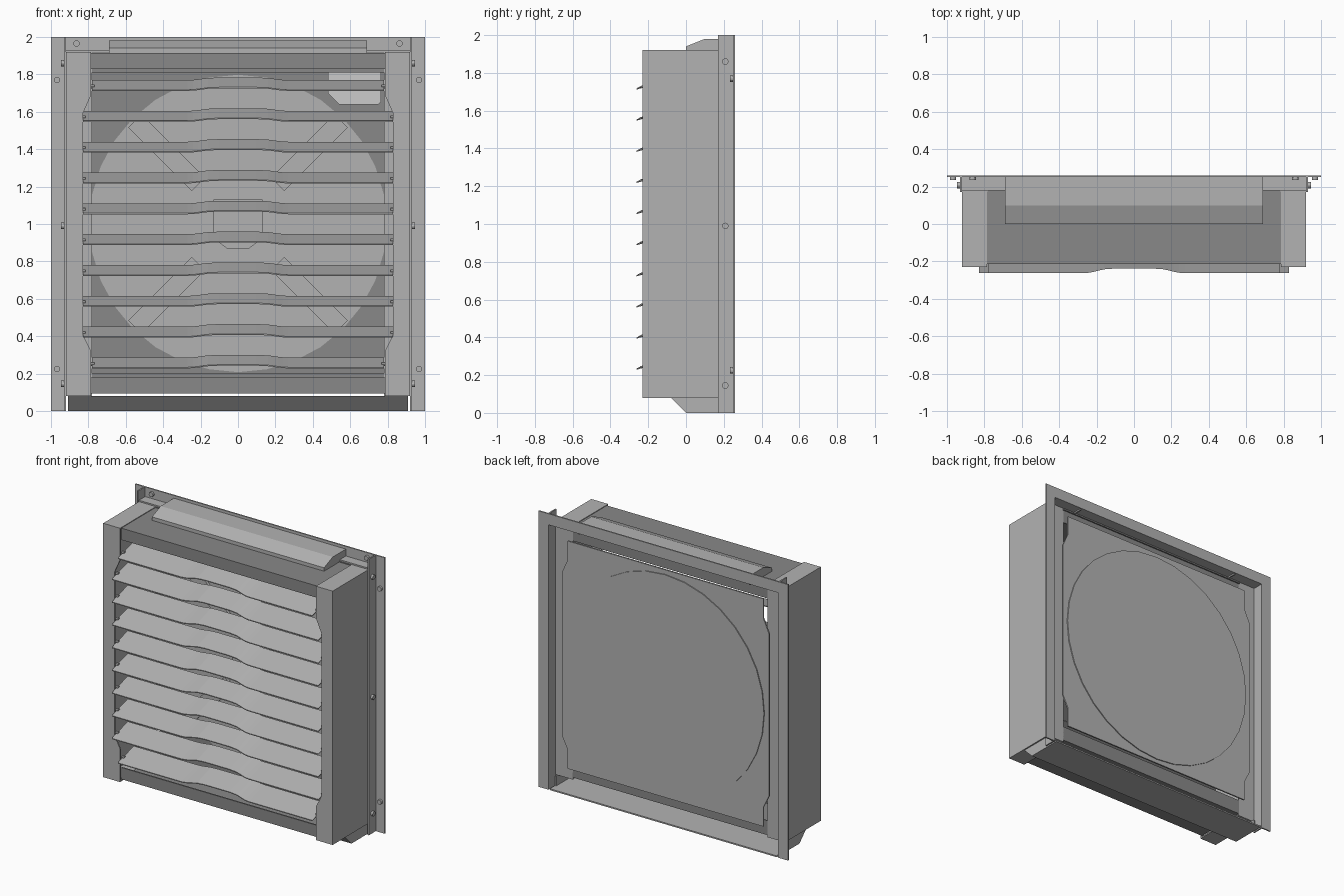
import bpy, bmesh, math
from mathutils import Matrix, Vector

if "Cube" in bpy.data.objects:
    bpy.data.objects.remove(bpy.data.objects["Cube"])


def material(name, v):
    m = bpy.data.materials.new(name)
    m.diffuse_color = (v, v, v, 1)
    m.use_nodes = True
    m.node_tree.nodes["Principled BSDF"].inputs["Base Color"].default_value = m.diffuse_color
    return m


GREY, DARK, PALE = material("mid_grey", .45), material("dark_grey", .25), material("pale_grey", .68)


def make(name, bm, mirror=False, mat=GREY):
    bmesh.ops.recalc_face_normals(bm, faces=bm.faces)
    me = bpy.data.meshes.new(name)
    bm.to_mesh(me)
    bm.free()
    ob = bpy.data.objects.new(name, me)
    bpy.context.collection.objects.link(ob)
    me.materials.append(mat)
    if mirror:
        ob.modifiers.new("Mirror", "MIRROR")
    return ob


def prism(name, pts, axis, a, b, **kw):
    """Extrude a 2D outline along x (y,z points) or y (x,z points)."""
    bm = bmesh.new()
    place = (lambda p, t: (t, p[0], p[1])) if axis == "x" else (lambda p, t: (p[0], t, p[1]))
    ring = [[bm.verts.new(place(p, t)) for p in pts] for t in (a, b)]
    n = len(pts)
    bm.faces.new(ring[0])
    bm.faces.new(ring[1])
    for i in range(n):
        j = (i + 1) % n
        bm.faces.new((ring[0][i], ring[0][j], ring[1][j], ring[1][i]))
    return make(name, bm, **kw)


def box(name, x0, x1, y0, y1, z0, z1, **kw):
    return prism(name, [(y0, z0), (y1, z0), (y1, z1), (y0, z1)], "x", x0, x1, **kw)


def rod(name, centre, r, depth, axis, n=12, **kw):
    bm = bmesh.new()
    turn = Matrix.Rotation(math.pi / 2, 4, "Y" if axis == "x" else "X")
    bmesh.ops.create_cone(bm, cap_ends=True, segments=n, radius1=r, radius2=r,
                          depth=depth, matrix=Matrix.Translation(centre) @ turn)
    return make(name, bm, **kw)


# Side channels: outer wall, shaped front face, end caps, rear return
box("side_wall", .91, .92, -.23, .18, .08, 1.92, mirror=True)
prism("side_front", [(.92, .08), (.92, 1.92), (.785, 1.92), (.785, 1.69), (.83, 1.59),
                     (.83, .41), (.785, .32), (.785, .08)], "y", -.23, -.22, mirror=True)
for label, z in (("bottom", .08), ("top", 1.91)):
    box("side_cap_" + label, .785, .915, -.225, .18, z, z + .01, mirror=True)
box("side_return", .78, .92, .174, .18, .08, 1.92, mirror=True)

# Top and bottom casing sheets with front lips and rear returns
box("top_sheet", -.785, .785, -.215, .19, 1.905, 1.915, mat=DARK)
box("top_lip", -.785, .785, -.215, -.205, 1.83, 1.915, mat=DARK)
box("top_return", -.785, .785, .174, .18, 1.81, 1.92, mat=DARK)
box("bottom_sheet", -.785, .785, -.215, .18, .095, .105, mat=DARK)
box("bottom_lip", -.785, .785, -.215, -.205, .095, .18, mat=DARK)
box("bottom_return", -.785, .785, .174, .18, .095, .2, mat=DARK)

# Mounting frame: angle strips at the sides and across the top
box("side_frame_web", .92, .93, .17, .26, 0, 2, mirror=True)
box("side_frame_flange", .925, 1, .25, .26, 0, 2, mirror=True)
box("top_frame_web", -.925, .925, .18, .26, 1.92, 1.93)
box("top_frame_flange", -.925, .925, .25, .26, 1.92, 2)

# Rain hood on top
prism("top_hood", [(0, 1.91), (0, 1.94), (.1, 1.98), (.255, 1.98), (.255, 1.97),
                   (.102, 1.97), (.01, 1.932), (.01, 1.91)], "x", -.69, .69)
prism("hood_end", [(0, 1.91), (0, 1.94), (.1, 1.98), (.25, 1.98), (.25, 1.91)],
      "x", .68, .69, mirror=True)

# Bottom pan with sloped front
prism("bottom_pan", [(-.08, .08), (0, 0), (.26, 0), (.26, .01), (.004, .01), (-.066, .08)],
      "x", -.91, .91)
prism("pan_end", [(-.08, .08), (0, 0), (.2, 0), (.2, .08)], "x", .9, .91, mirror=True)

# Rear panel following the opening outline: dark inner face, grey back, round fan disc
half = [(.785, .18), (.785, .32), (.83, .41), (.83, 1.59), (.785, 1.69), (.785, 1.83)]
outline = half + [(-x, z) for x, z in reversed(half)]
prism("rear_panel_inner", outline, "y", .226, .23, mat=DARK)
prism("rear_panel", outline, "y", .23, .236)
rod("fan_disc", (0, .231, 1.003), .795, .024, "y", n=32)

# Motor and diagonal struts in front of the disc
box("motor_box", -.13, .13, .12, .225, .95, 1.13)
prism("motor_foot", [(-.1, .95), (-.1, .9), (-.06, .87), (.06, .87), (.1, .9), (.1, .95)],
      "y", .15, .225)
for i in range(4):
    a = math.pi / 4 + i * math.pi / 2
    d, s = Vector((math.cos(a), math.sin(a))), Vector((-math.sin(a), math.cos(a))) * .05
    c = Vector((0, 1.0))
    prism("strut", [c + d * .3 - s, c + d * .78 - s, c + d * .78 + s, c + d * .3 + s],
          "y", .2, .222)

# Blank plate in the upper corner
prism("corner_plate", [(.48, 1.70), (.54, 1.64), (.75, 1.64), (.765, 1.655), (.765, 1.81),
                       (.75, 1.82), (.49, 1.82), (.48, 1.81)], "y", .21, .216, mat=PALE)


# Louvre blades: sloped strips with a raised middle
def louvre(z, h):
    bm = bmesh.new()
    xs = [.1, .16, .19, .215, .24, .27, h]
    xs = [-x for x in reversed(xs)] + [0] + xs
    rows = []
    for x in xs:
        t = min(1, max(0, (.27 - abs(x)) / .15))
        t = t * t * (3 - 2 * t)
        lift, back = .014 * t, .025 * t
        rows.append([bm.verts.new(p) for p in (
            (x, -.263 + back, z + lift), (x, -.08, z + .052 + lift),
            (x, -.08, z + .058 + lift), (x, -.263 + back, z + .006 + lift))])
    bm.faces.new(rows[0])
    bm.faces.new(rows[-1])
    for p, q in zip(rows, rows[1:]):
        for i in range(4):
            j = (i + 1) % 4
            bm.faces.new((p[i], p[j], q[j], q[i]))
    make("louvre", bm)
    rod("louvre_pin", (h - .003, -.2, z + .024), .011, .02, "x", n=8, mirror=True)


for i in range(10):
    louvre(.228 + i * .1648, .78 if i in (0, 9) else .828)

# Bolt heads on the frame
for z in (.145, .99, 1.86):
    rod("side_bolt", (.937, .208, z), .017, .018, "x", mirror=True)
for z in (.225, 1.77):
    rod("flange_bolt", (.968, .243, z), .017, .018, "y", mirror=True)
rod("top_bolt", (.863, .243, 1.965), .017, .018, "y", mirror=True)
